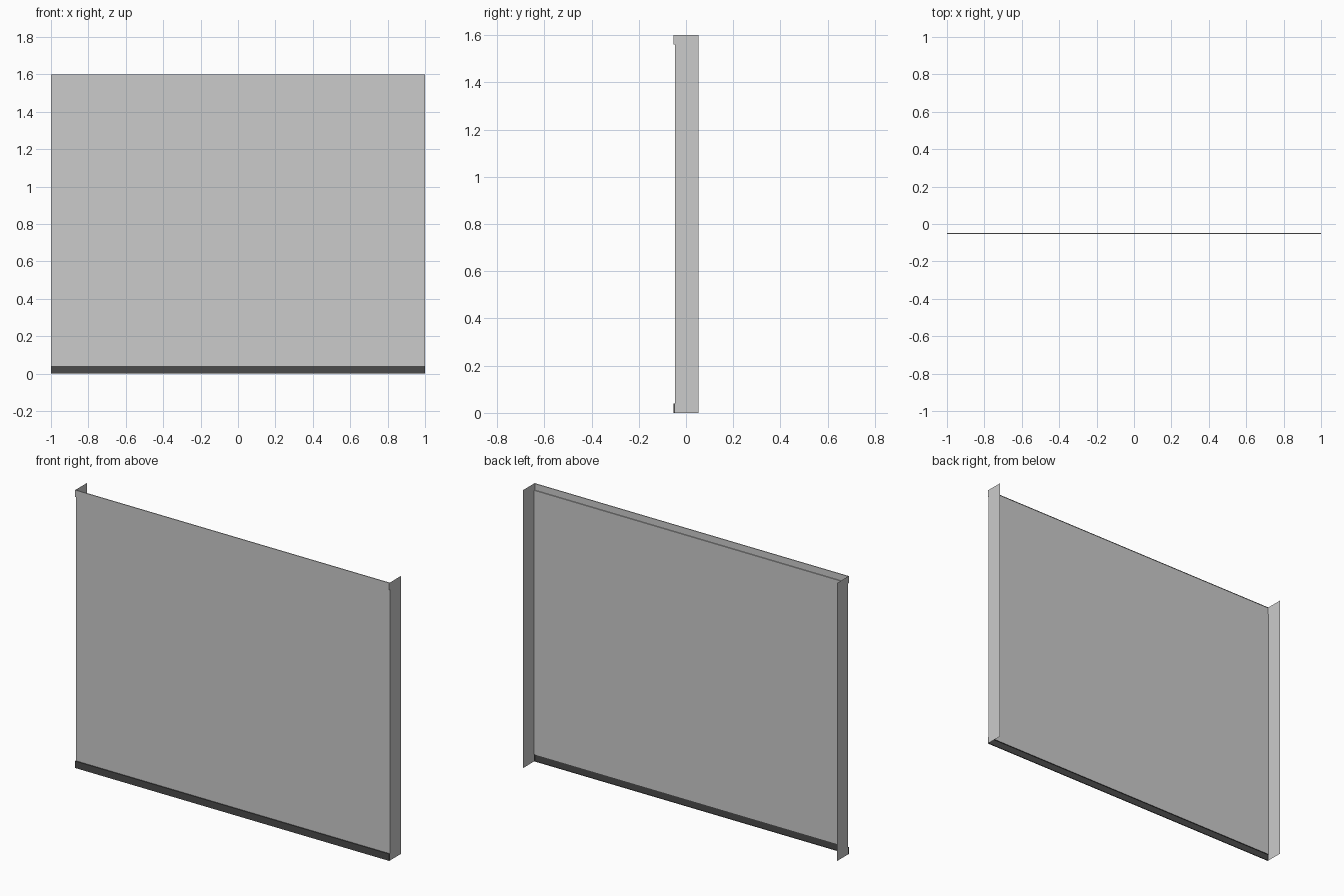
import bpy, bmesh

if "Cube" in bpy.data.objects:
    bpy.data.objects.remove(bpy.data.objects["Cube"])

HALF_W, HEIGHT, BAND = 1.0, 1.6, 0.04
FRONT, PANEL, BACK = -0.0525, -0.0475, 0.0525


def make_object(name, bm, color=None):
    mesh = bpy.data.meshes.new(name)
    bm.to_mesh(mesh)
    bm.free()
    obj = bpy.data.objects.new(name, mesh)
    bpy.context.collection.objects.link(obj)
    if color:
        mat = bpy.data.materials.new(name + "_paint")
        mat.diffuse_color = (*color, 1)
        mat.use_nodes = True
        mat.node_tree.nodes["Principled BSDF"].inputs["Base Color"].default_value = mat.diffuse_color
        mesh.materials.append(mat)
    return obj


def sheet(name, corners):
    bm = bmesh.new()
    bm.faces.new([bm.verts.new(c) for c in corners])
    return make_object(name, bm)


def band(name, z0, z1, color):
    # shallow raised strip, open at the back
    bm = bmesh.new()
    bmesh.ops.create_cube(bm, size=1)
    for v in bm.verts:
        v.co = (v.co.x * 2 * HALF_W,
                FRONT if v.co.y < 0 else PANEL,
                z0 if v.co.z < 0 else z1)
    bm.normal_update()
    rear = [f for f in bm.faces if f.normal.y > 0.9]
    bmesh.ops.delete(bm, geom=rear, context='FACES_ONLY')
    return make_object(name, bm, color)


# Main sheet between the two bands
sheet("panel", [(-HALF_W, PANEL, BAND), (HALF_W, PANEL, BAND),
                (HALF_W, PANEL, HEIGHT - BAND), (-HALF_W, PANEL, HEIGHT - BAND)])

# Side returns, facing outward
for side, name in ((1, "right_flange"), (-1, "left_flange")):
    pts = [(side * HALF_W, PANEL, 0), (side * HALF_W, BACK, 0),
           (side * HALF_W, BACK, HEIGHT), (side * HALF_W, PANEL, HEIGHT)]
    sheet(name, pts[::side])

# Top and bottom trim
band("top_band", HEIGHT - BAND, HEIGHT, (0.53, 0.53, 0.53))
band("bottom_band", 0, BAND, (0.07, 0.07, 0.07))
